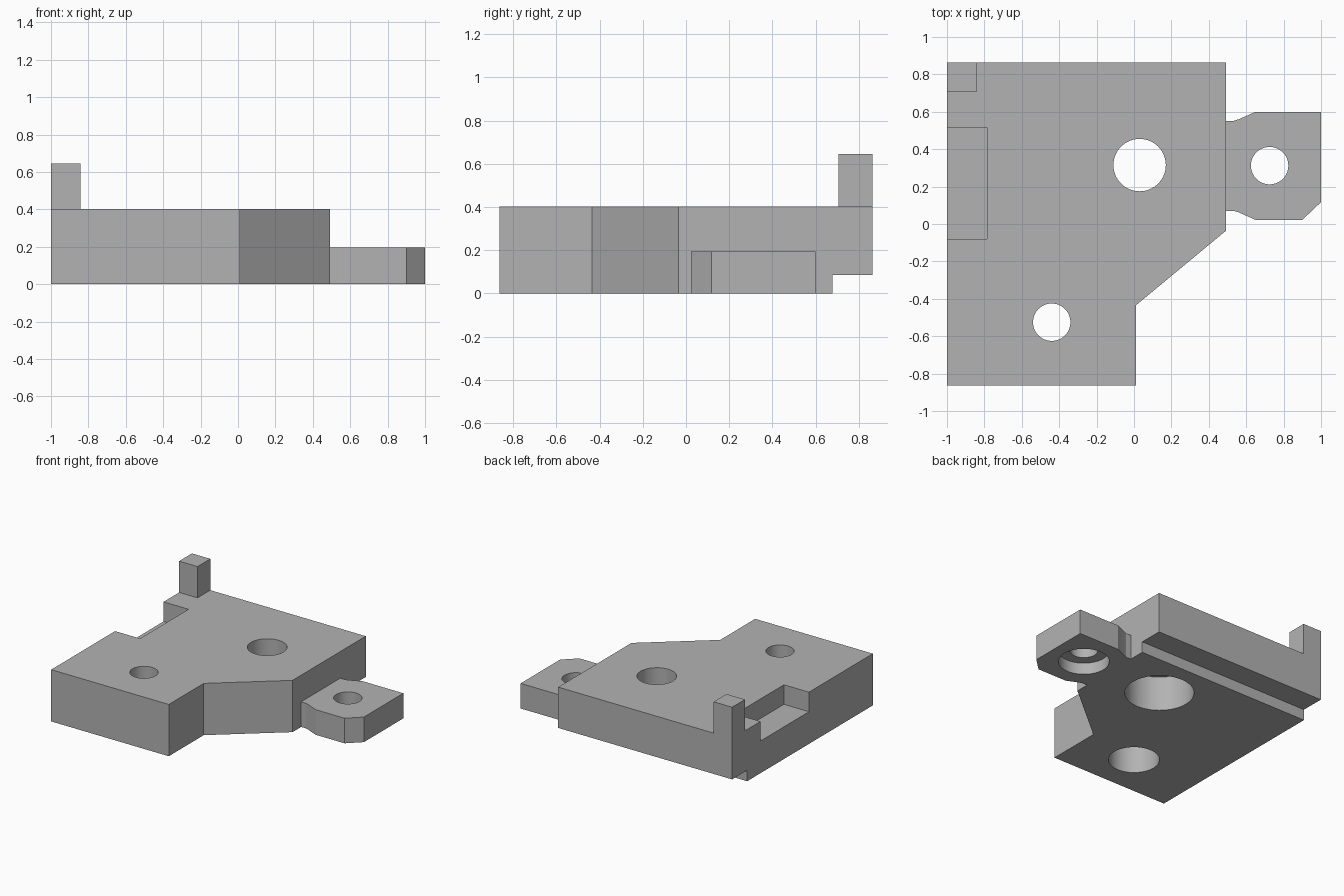
import bpy, bmesh, math

cube = bpy.data.objects.get("Cube")
if cube:
    bpy.data.objects.remove(cube, do_unlink=True)

GREY = (0.45, 0.45, 0.45, 1)
grey = bpy.data.materials.new("plain_grey")
grey.use_nodes = True
grey.diffuse_color = GREY
grey.node_tree.nodes["Principled BSDF"].inputs["Base Color"].default_value = GREY


def prism(name, outline, z0, z1):
    """Extrude a flat outline from z0 up to z1."""
    bm = bmesh.new()
    base = bm.faces.new([bm.verts.new((x, y, z0)) for x, y in outline])
    top = bmesh.ops.extrude_face_region(bm, geom=[base])["geom"]
    bmesh.ops.translate(bm, vec=(0, 0, z1 - z0),
                        verts=[v for v in top if isinstance(v, bmesh.types.BMVert)])
    bmesh.ops.recalc_face_normals(bm, faces=bm.faces[:])
    mesh = bpy.data.meshes.new(name)
    bm.to_mesh(mesh)
    bm.free()
    mesh.materials.append(grey)
    obj = bpy.data.objects.new(name, mesh)
    bpy.context.collection.objects.link(obj)
    return obj


def box(name, x0, x1, y0, y1, z0, z1):
    return prism(name, [(x0, y0), (x1, y0), (x1, y1), (x0, y1)], z0, z1)


def cylinder(x, y, r, z0, z1, sides=64):
    ring = [2 * math.pi * i / sides for i in range(sides)]
    return prism("hole_cutter", [(x + r * math.cos(a), y + r * math.sin(a)) for a in ring], z0, z1)


def cut(obj, cutter):
    """Subtract the cutter from the part and discard it."""
    mod = obj.modifiers.new("cut", "BOOLEAN")
    mod.operation = "DIFFERENCE"
    mod.solver = "EXACT"
    mod.object = cutter
    cutter.hide_render = True
    bpy.context.view_layer.objects.active = obj
    bpy.ops.object.modifier_apply(modifier=mod.name)
    bpy.data.objects.remove(cutter, do_unlink=True)


def counterbored_hole(obj, x, y, r, wide_r, depth):
    """Through hole that is wider on the underside."""
    cut(obj, cylinder(x, y, r, -0.1, 0.6))
    cut(obj, cylinder(x, y, wide_r, -0.1, depth))


# Main plate with its slanted front corner
plate = prism("main_plate", [(-1, -0.863), (0.01, -0.863), (0.01, -0.435),
                             (0.493, -0.035), (0.493, 0.863), (-1, 0.863)], 0, 0.402)

# Step under the back edge, and pocket in the right side
cut(plate, box("step_cutter", -1.1, 0.6, 0.678, 1, -0.1, 0.085))
cut(plate, box("pocket_cutter", -1.1, -0.785, -0.08, 0.515, 0.25, 0.5))
counterbored_hole(plate, 0.03, 0.315, 0.14, 0.245, 0.27)
counterbored_hole(plate, -0.44, -0.525, 0.1, 0.18, 0.25)

# Side tab with a narrower neck and one chamfered corner
tab = prism("side_tab", [(0.493, 0.07), (0.535, 0.07), (0.56, 0.062), (0.65, 0.022),
                         (0.9, 0.022), (1, 0.117), (1, 0.6), (0.65, 0.6),
                         (0.56, 0.56), (0.535, 0.552), (0.493, 0.552)], 0, 0.195)
counterbored_hole(tab, 0.725, 0.312, 0.1, 0.18, 0.09)

# Upright post on the back right corner
post = box("corner_post", -1, -0.842, 0.706, 0.863, 0.402, 0.645)

# Smooth hole walls, sharp edges elsewhere
for part in (plate, tab):
    bpy.ops.object.select_all(action="DESELECT")
    part.select_set(True)
    bpy.context.view_layer.objects.active = part
    bpy.ops.object.shade_smooth_by_angle(angle=math.radians(15))
